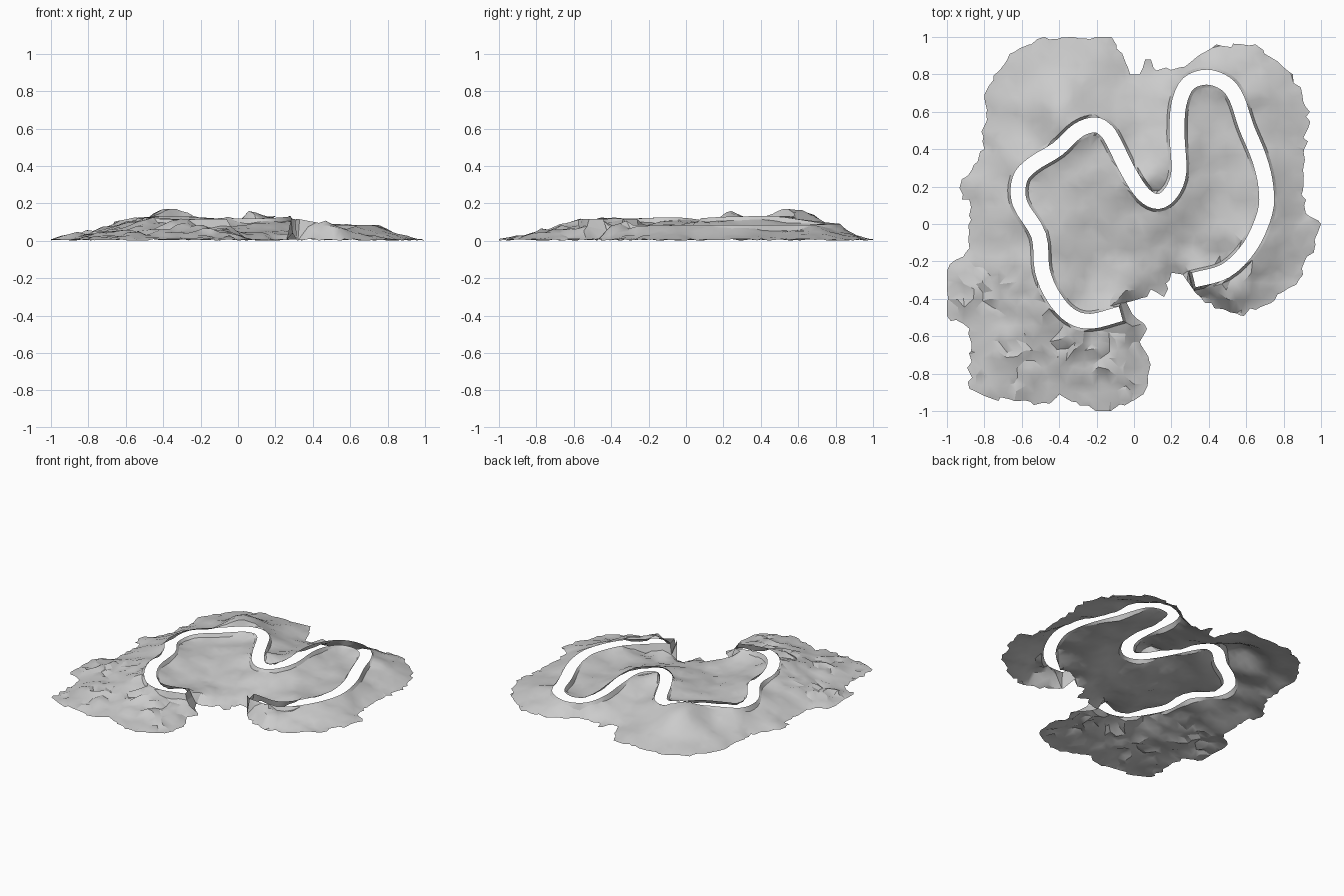
import bpy, bmesh, math, random
from mathutils import Vector, noise
from mathutils.geometry import delaunay_2d_cdt

if "Cube" in bpy.data.objects:
    bpy.data.objects.remove(bpy.data.objects["Cube"])

random.seed(4)
HALF, TOE = 0.041, 0.055

# Road centreline: x, y, height (hundredths)
ROAD = [(32, -30, 11.5), (49, -25, 8.5), (62, -12, 8.5), (70, 6, 8.5), (70.5, 20, 8.5),
        (67, 35, 8.5), (60, 52, 8.5), (55, 67, 8.5), (49, 75, 9), (39, 78.5, 9),
        (29, 75, 9.5), (24, 64, 11), (23, 48, 13), (24, 28, 13), (20, 17, 12.5),
        (13, 12, 12), (5, 16, 12), (-3, 28, 12), (-11, 44, 12), (-15, 50, 12), (-21, 53, 12.5),
        (-30, 50, 13), (-41, 40, 13), (-54, 32, 12), (-61, 24, 10.5), (-61, 11, 10.5),
        (-51, -6, 12.5), (-49, -25, 12), (-43, -39, 12), (-34, -49, 11.5),
        (-23, -52, 11.5), (-7, -48, 11.5)]

# Outer edge of the land (hundredths)
EDGE = [(-48, 100), (-12, 100), (-2, 80), (3, 80), (6, 88), (9, 88), (12, 82), (27, 84),
        (36, 91), (44, 96), (65, 96), (75, 88), (85, 80), (90, 69), (94, 60), (91, 40),
        (91, 10), (94, 4), (100, 0), (97, -11), (88, -30), (75, -41), (57, -49),
        (43, -45), (33, -37), (26, -27), (20, -26), (19, -30), (16, -39), (9, -35),
        (7, -39), (-4, -42), (-1, -48), (7, -56), (3, -63), (8, -73), (5, -91),
        (-5, -97), (-18, -100), (-29, -97), (-40, -91), (-45, -96), (-77, -93),
        (-88, -88), (-88, -56), (-100, -49), (-100, -25), (-88, -13), (-88, 13),
        (-92, 13), (-92, 24), (-80, 40), (-80, 69), (-72, 82), (-64, 92)]

# Hills: x, y, height, radius
HILLS = [(-0.38, 0.59, 0.085, 0.14), (0.09, 0.24, 0.075, 0.08), (0.50, -0.38, 0.05, 0.07)]


def catmull(points, steps):
    p = [Vector(q) / 100 for q in points]
    p = [2 * p[0] - p[1]] + p + [2 * p[-1] - p[-2]]
    out = []
    for a, b, c, d in zip(p, p[1:], p[2:], p[3:]):
        for i in range(steps):
            t = i / steps
            out.append(0.5 * (2 * b + (c - a) * t + (2 * a - 5 * b + 4 * c - d) * t * t
                              + (3 * b - a - 3 * c + d) * t ** 3))
    return out + [p[-2]]


def nearest(x, y, path):
    """Distance to a 3D polyline in plan, and the height there."""
    best = (9, 0)
    for a, b in zip(path, path[1:]):
        ux, uy = b[0] - a[0], b[1] - a[1]
        t = ((x - a[0]) * ux + (y - a[1]) * uy) / (ux * ux + uy * uy + 1e-12)
        t = max(0, min(1, t))
        d = math.hypot(x - a[0] - t * ux, y - a[1] - t * uy)
        if d < best[0]:
            best = (d, a[2] + t * (b[2] - a[2]))
    return best


def inside(x, y, poly):
    hit = False
    for a, b in zip(poly, poly[1:] + poly[:1]):
        if (a[1] > y) != (b[1] > y) and x < (b[0] - a[0]) * (y - a[1]) / (b[1] - a[1]) + a[0]:
            hit = not hit
    return hit


def ribbon(path, half, extend):
    """Closed outline around the road."""
    left, right = [], []
    for i, p in enumerate(path):
        t = (path[min(i + 1, len(path) - 1)] - path[max(i - 1, 0)]).xy.normalized()
        n = Vector((-t.y, t.x))
        q = p.xy + t * (-extend if i == 0 else extend if i == len(path) - 1 else 0)
        left.append(q + n * half)
        right.append(q - n * half)
    return left + right[::-1]


road = catmull(ROAD, 4)
rim = ribbon(road, HALF - 0.001, 0)
toe = ribbon(road, TOE, 0.016)

# Ragged land edge
edge = []
for a, b in zip(EDGE, EDGE[1:] + EDGE[:1]):
    a, b = Vector(a) / 100, Vector(b) / 100
    n = max(1, round((b - a).length / 0.035))
    for i in range(n):
        q = a.lerp(b, i / n)
        if i and nearest(q.x, q.y, road)[0] > 0.1:
            q += Vector((random.uniform(-.016, .016), random.uniform(-.016, .016)))
        edge.append(Vector((max(-1, min(1, q.x)), max(-1, min(1, q.y)))))
edge3 = [(p.x, p.y, 0) for p in edge + edge[:1]]


def height(x, y):
    dr, zr = nearest(x, y, road)
    if dr <= HALF:
        return zr
    de = nearest(x, y, edge3)[0]
    if de < 1e-4:
        return 0.004 + random.uniform(-.004, .006)
    # Blend of road heights, so the ground between two stretches stays even
    w = [((p.x - x) ** 2 + (p.y - y) ** 2) ** -2 for p in road]
    zr = sum(k * p.z for k, p in zip(w, road)) / sum(w)
    drop = 0.02 + 0.035 * noise.noise(Vector((x * 5, y * 5, 3.7)))
    if 0.2 < x < 0.6 and -0.3 < y < -0.1:
        drop += 0.02
    t = de / (de + max(0, dr - TOE))
    t *= min(1, de / 0.06)
    z = 0.008 + (zr - max(0, drop) - 0.008) * t
    for hx, hy, h, r in HILLS:
        z += h * math.exp(-((x - hx) ** 2 + (y - hy) ** 2) / (r * r)) * min(1, de / 0.06)
    outer = y < -0.2 and (x < -0.45 or y < -0.5 or x > 0.45)
    rough = 0.013 if outer else 0.004
    z += random.uniform(-rough, rough) * min(1, de / 0.08)
    return max(0.004, z + 0.012 * noise.noise(Vector((x * 7, y * 7, 0))) * t)


# Plan layout: constrained loops plus a jittered grid
pts, segs = [], []
for loop in (rim, toe, edge):
    s, n = len(pts), len(loop)
    pts += loop
    segs += [(s + i, s + (i + 1) % n) for i in range(n)]
STEP = 0.045
for i in range(-22, 23):
    for j in range(-22, 23):
        x = i * STEP + random.uniform(-.012, .012)
        y = j * STEP + random.uniform(-.012, .012)
        if (inside(x, y, edge) and nearest(x, y, road)[0] > TOE + 0.02
                and nearest(x, y, edge3)[0] > 0.02):
            pts.append(Vector((x, y)))
verts, _, faces, *_ = delaunay_2d_cdt(pts, segs, [], 0, 1e-5)
co = [(v.x, v.y, height(v.x, v.y)) for v in verts]

# Split into the land and the steep road embankment, leaving the road open
parts = {"ground": [], "road_embankment": []}
for f in faces:
    cx = sum(co[i][0] for i in f) / len(f)
    cy = sum(co[i][1] for i in f) / len(f)
    if inside(cx, cy, edge) and not inside(cx, cy, rim):
        parts["road_embankment" if inside(cx, cy, toe) else "ground"].append(f)

for name, fs in parts.items():
    me = bpy.data.meshes.new(name)
    me.from_pydata(co, [], fs)
    bm = bmesh.new()
    bm.from_mesh(me)
    bmesh.ops.delete(bm, geom=[v for v in bm.verts if not v.link_faces], context='VERTS')
    for f in bm.faces:
        f.normal_update()
        if f.normal.z < 0:
            f.normal_flip()
    bm.to_mesh(me)
    bm.free()
    ob = bpy.data.objects.new(name, me)
    bpy.context.collection.objects.link(ob)
    bpy.context.view_layer.objects.active = ob
    ob.select_set(True)
    bpy.ops.object.shade_smooth_by_angle(angle=math.radians(30))
    ob.select_set(False)
